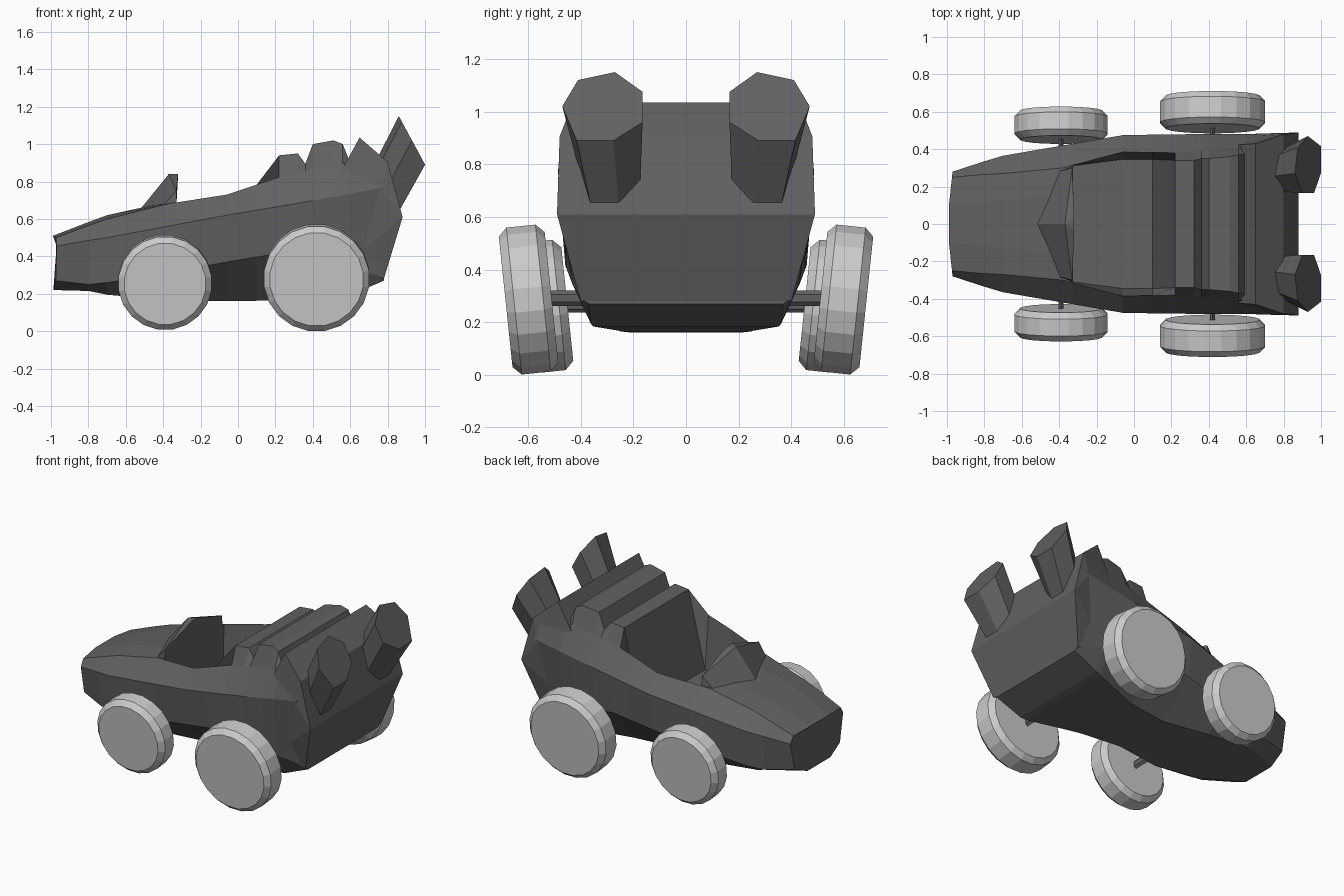
import bpy, bmesh, math
from mathutils import Matrix, Vector

if "Cube" in bpy.data.objects:
    bpy.data.objects.remove(bpy.data.objects["Cube"])

dark = bpy.data.materials.new("dark_grey")
dark.diffuse_color = (0.12, 0.12, 0.12, 1)
dark.use_nodes = True
dark.node_tree.nodes["Principled BSDF"].inputs["Base Color"].default_value = dark.diffuse_color


def finish(bm, name, mat=None):
    bmesh.ops.recalc_face_normals(bm, faces=bm.faces[:])
    me = bpy.data.meshes.new(name)
    bm.to_mesh(me)
    bm.free()
    ob = bpy.data.objects.new(name, me)
    bpy.context.collection.objects.link(ob)
    if mat:
        me.materials.append(mat)
    return ob


def loft(name, rings, mat=None):
    """Skin closed rings of equal length and cap both ends."""
    bm = bmesh.new()
    vs = [[bm.verts.new(p) for p in r] for r in rings]
    n = len(vs[0])
    for a, b in zip(vs, vs[1:]):
        for i in range(n):
            j = (i + 1) % n
            bm.faces.new((a[i], a[j], b[j], b[i]))
    bm.faces.new(vs[0])
    bm.faces.new(vs[-1])
    return finish(bm, name, mat)


def hull(name, half, mat=None):
    """Convex solid from points mirrored across y = 0."""
    bm = bmesh.new()
    for x, y, z in half:
        for s in ((1, -1) if y else (1,)):
            bm.verts.new((x, s * y, z))
    res = bmesh.ops.convex_hull(bm, input=bm.verts[:])
    loose = {g for g in res["geom_interior"] if isinstance(g, bmesh.types.BMVert)}
    bmesh.ops.delete(bm, geom=list(loose), context='VERTS')
    bmesh.ops.dissolve_limit(bm, angle_limit=0.03, verts=bm.verts[:], edges=bm.edges[:])
    return finish(bm, name, mat)


# Body: key stations x, bottom (y,z), sill (y,z), crease (y,z), rim (y,z)
KEYS = [
    (-0.97, .12, .22, .24, .27, .28, .455, .25, .50),
    (-0.80, .21, .215, .31, .25, .335, .485, .265, .565),
    (-0.70, .24, .195, .345, .26, .365, .50, .27, .60),
    (-0.38, .25, .165, .40, .31, .42, .56, .30, .68),
    (-0.06, .20, .16, .44, .37, .475, .62, .385, .73),
    (0.24, .24, .165, .46, .42, .48, .67, .38, .83),
    (0.58, .36, .185, .43, .34, .48, .73, .41, .90),
    (0.78, .37, .27, .40, .29, .487, .77, .47, .90),
]
# Centre deck (x, half width, z): bonnet, cockpit floor, seat back, engine cover
DECK = [
    (-0.97, .10, .51), (-0.80, .12, .583), (-0.70, .13, .62), (-0.38, .15, .69),
    (-0.335, .27, .69), (-0.325, .31, .42), (-0.06, .345, .42), (0.10, .345, .43),
    (0.22, .34, .94), (0.32, .34, .95), (0.36, .35, .895), (0.40, .35, 1.0),
    (0.51, .36, 1.02), (0.56, .37, 1.0), (0.60, .38, .90), (0.78, .40, .90),
]


def station(x):
    for a, b in zip(KEYS, KEYS[1:]):
        if x <= b[0]:
            t = (x - a[0]) / (b[0] - a[0])
            return [p + (q - p) * t for p, q in zip(a, b)][1:]


rings = []
for x, dw, dz in DECK:
    s = station(x)
    half = [(s[i], s[i + 1]) for i in range(0, 8, 2)] + [(dw, dz)]
    nose = 0.03 if x == -0.97 else 0  # nose bows forward at the middle
    pts = [(x - nose * (1 - y / .28), y, z) for y, z in half]
    rings.append(pts + [(px, -y, z) for px, y, z in reversed(pts)])
loft("body", rings, dark)

# Wind deflector ahead of the cockpit
hull("windscreen", [(-.52, 0, .655), (-.41, .28, .66), (-.37, 0, .84), (-.32, .03, .84),
                    (-.33, .30, .75), (-.33, .31, .66), (-.33, 0, .55)], dark)

# Raised tail block
hull("tail", [(.51, .42, .78), (.65, .43, 1.035), (.80, .48, .905), (.88, .49, .61),
              (.78, .40, .28), (.58, .40, .36), (.76, .485, .76)], dark)

# Seven-sided slanted exhaust pipes, narrowing towards the tail
PIPE = [(.165, 1.075), (.27, 1.15), (.41, 1.12), (.47, 1.02),
        (.415, .89), (.275, .89), (.165, .96)]
for side, label in ((1, "left"), (-1, "right")):
    top = [Vector((.86 + (1.15 - z) * .54, side * y, z)) for y, z in PIPE]
    mid = sum(top, Vector()) / 7
    low = []
    for p in top:
        d = p - mid
        low.append(mid + Vector((d.x * .95 - .15, d.y * .72 - side * .03, d.z * .95 - .28)))
    loft("exhaust_" + label, [low, top], dark)


# Wheels leaning outwards at the top, with chamfered tyres
def wheel(name, x, y, z, r, width, side):
    h, c = width / 2, .032
    prof = [(-h, r - .032), (-h + c, r), (h - c, r), (h, r - .032)]
    turn = Matrix.Translation((x, side * y, z)) @ Matrix.Rotation(-side * math.radians(6), 4, 'X')
    loft(name, [[turn @ Vector((rr * math.cos(a), d, rr * math.sin(a)))
                 for a in (2 * math.pi * (i + .5) / 20 for i in range(20))]
                for d, rr in prof])


for end, x, y, z, r, w in (("front", -.39, .528, .261, .252, .155), ("rear", .42, .598, .286, .284, .175)):
    for side, label in ((1, "left"), (-1, "right")):
        wheel(f"{end}_wheel_{label}", x, y, z, r, w, side)
    # Axle bar
    bpy.ops.mesh.primitive_cylinder_add(vertices=6, radius=.03, depth=2 * y,
                                        location=(x, 0, z + .005), rotation=(math.pi / 2, 0, 0))
    ob = bpy.context.object
    ob.name = end + "_axle"
    ob.scale.x = .5
    ob.data.materials.append(dark)
